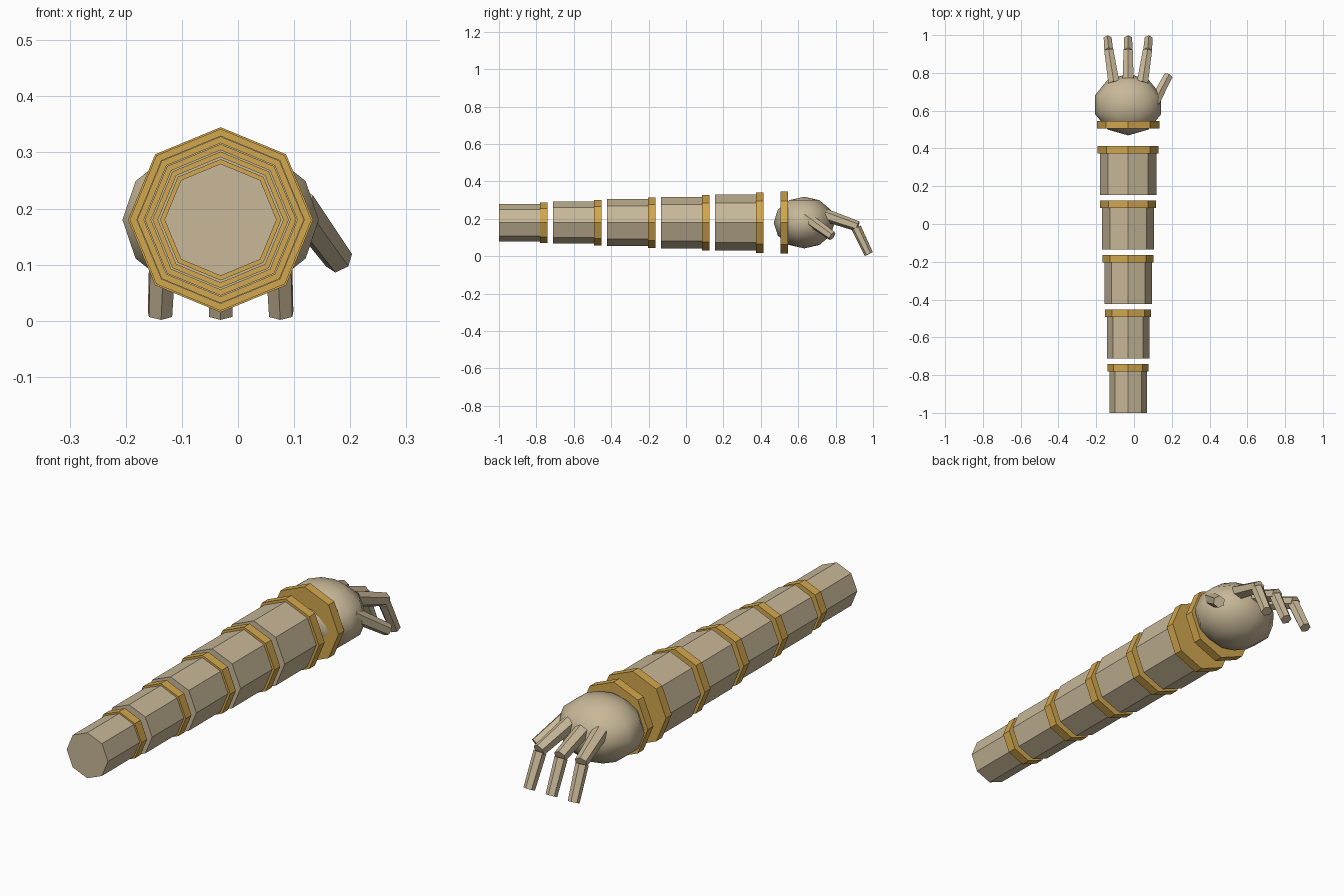
import bpy, math
from mathutils import Vector

cube = bpy.data.objects.get("Cube")
if cube:
    bpy.data.objects.remove(cube, do_unlink=True)

AXIS_X, AXIS_Z = -0.031, 0.18


def material(name, rgb):
    mat = bpy.data.materials.new(name)
    mat.use_nodes = True
    mat.diffuse_color = (*rgb, 1)
    mat.node_tree.nodes["Principled BSDF"].inputs["Base Color"].default_value = (*rgb, 1)
    return mat


tan = material("tan_plate", (0.578, 0.479, 0.314))
gold = material("gold_trim", (0.645, 0.386, 0.075))


def rod(name, start, end, r1, r2, sides, mat):
    """Tapered prism between two points with one corner pointing up."""
    a, b = Vector(start), Vector(end)
    d = b - a
    bpy.ops.mesh.primitive_cone_add(vertices=sides, radius1=r1, radius2=r2, depth=d.length)
    obj = bpy.context.object
    obj.name = name
    obj.rotation_euler = d.to_track_quat('Z', 'Y').to_euler()
    obj.location = (a + b) / 2
    obj.data.materials.append(mat)
    return obj


def along(name, y0, y1, radius, mat):
    rod(name, (AXIS_X, y0, AXIS_Z), (AXIS_X, y1, AXIS_Z), radius, radius, 8, mat)


# Arm segments, each with a trim ring at its far end
for i in range(5):
    y = -1 + 0.2885 * i
    r = 0.1 + 0.0125 * i
    along(f"arm_segment_{i + 1}", y, y + 0.24, r, tan)
    along(f"segment_ring_{i + 1}", y + 0.22, y + 0.26, r * 1.08, gold)

# Wrist ring
along("wrist_ring", 0.505, 0.545, 0.165, gold)

# Palm
bpy.ops.mesh.primitive_uv_sphere_add(segments=10, ring_count=6, radius=1,
                                     location=(AXIS_X, 0.632, AXIS_Z))
palm = bpy.context.object
palm.name = "palm"
palm.scale = (0.184, 0.163, 0.138)
palm.rotation_euler.z = math.pi / 2 * 3
# Put one corner of the sphere on the long axis
first = max(palm.data.vertices, key=lambda v: v.co.x + 0.001 * v.co.y).co
palm.rotation_euler.z = 0
turn = -math.pi / 2 - math.atan2(first.y, first.x)
for v in palm.data.vertices:
    x, y = v.co.x, v.co.y
    v.co.x = x * math.cos(turn) - y * math.sin(turn)
    v.co.y = x * math.sin(turn) + y * math.cos(turn)
palm.data.materials.append(tan)
bpy.ops.object.shade_smooth()

# Three bent fingers, fanned outward
for side, label in ((-1, "right"), (0, "middle"), (1, "left")):
    base = (AXIS_X + side * 0.075, 0.745, 0.22)
    knuckle = (AXIS_X + side * 0.102, 0.918, 0.16)
    joint = (AXIS_X + side * 0.102, 0.91, 0.152)
    tip = (AXIS_X + side * 0.108, 0.977, 0.012)
    rod(f"finger_base_{label}", base, knuckle, 0.034, 0.028, 6, tan)
    rod(f"finger_tip_{label}", joint, tip, 0.027, 0.024, 6, tan)

# Thumb
rod("thumb", (0.105, 0.64, 0.21), (0.18, 0.782, 0.108), 0.032, 0.026, 6, tan)
